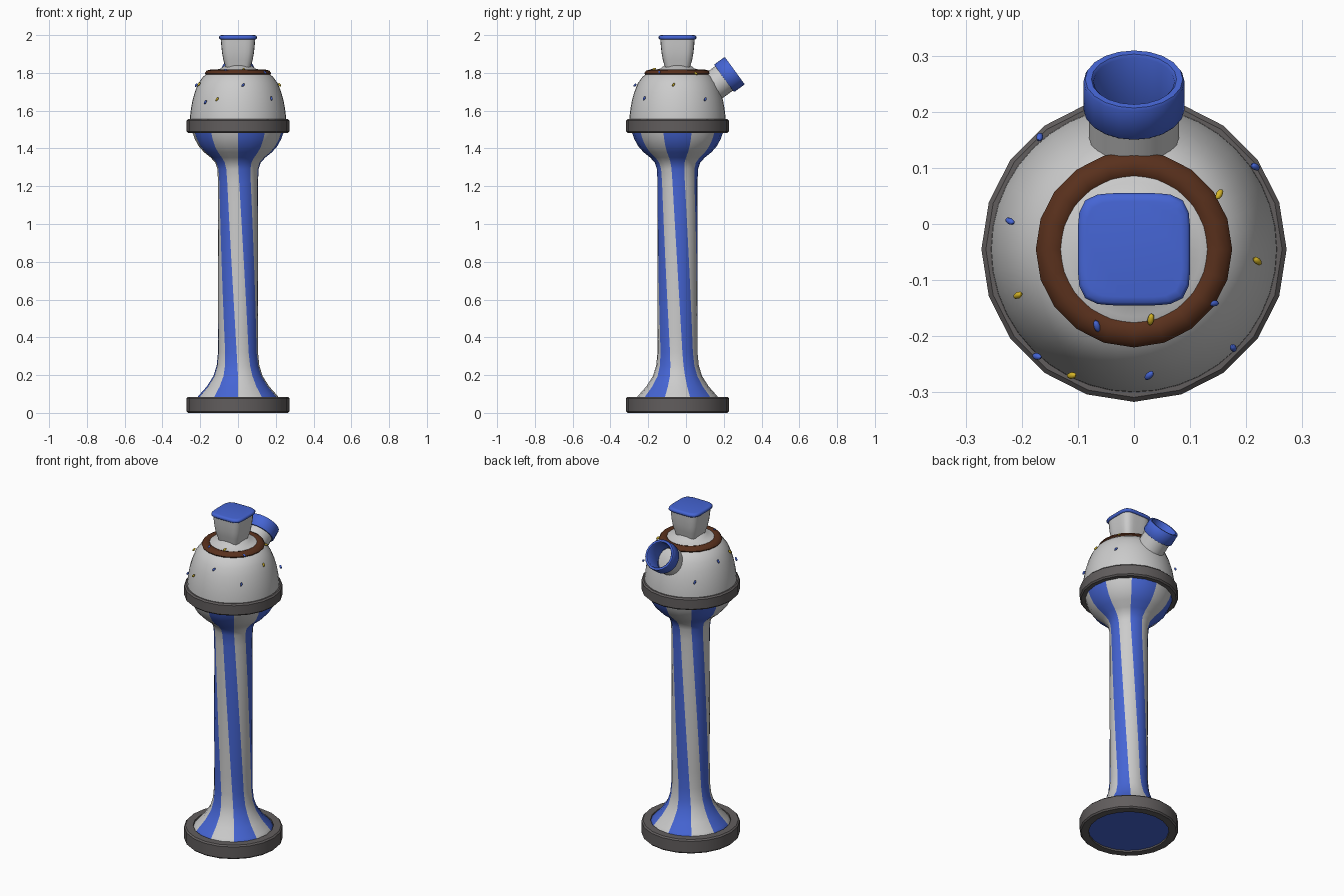
import bpy, bmesh, math, random
from mathutils import Vector

if "Cube" in bpy.data.objects:
    bpy.data.objects.remove(bpy.data.objects["Cube"])

random.seed(4)
CY = -0.045  # y of the main axis
SEG = 20


def material(name, rgb):
    m = bpy.data.materials.new(name)
    m.diffuse_color = (*rgb, 1)
    m.use_nodes = True
    m.node_tree.nodes["Principled BSDF"].inputs["Base Color"].default_value = m.diffuse_color
    return m


BLUE = material("blue", (0.06, 0.13, 0.66))
WHITE = material("pale_grey", (0.6, 0.6, 0.6))
DARK = material("dark_grey", (0.12, 0.11, 0.11))
BROWN = material("brown", (0.10, 0.03, 0.012))
YELLOW = material("yellow", (0.65, 0.45, 0.02))


def finish(name, bm, mats, loc=(0, CY, 0), angle=40):
    bmesh.ops.recalc_face_normals(bm, faces=bm.faces[:])
    me = bpy.data.meshes.new(name)
    bm.to_mesh(me)
    bm.free()
    ob = bpy.data.objects.new(name, me)
    bpy.context.collection.objects.link(ob)
    ob.location = loc
    for m in mats:
        me.materials.append(m)
    bpy.ops.object.select_all(action='DESELECT')
    ob.select_set(True)
    bpy.context.view_layer.objects.active = ob
    bpy.ops.object.shade_smooth_by_angle(angle=math.radians(angle))
    return ob


def round_point(r, a):
    return r * math.sin(a), -r * math.cos(a)


def square_point(r, a):
    # rounded square section
    c, s = abs(math.cos(a)), abs(math.sin(a))
    k = r / (c ** 5 + s ** 5) ** 0.2
    return k * math.sin(a), -k * math.cos(a)


def loft(profile, closed=False, cap_bottom=False, cap_top=False, seg=SEG,
         section=round_point, twist=lambda z: 0, paint=None):
    """Sweep (radius, z) points around z; paint(column, row) picks the material."""
    bm = bmesh.new()
    rings = [[bm.verts.new((*section(r, 2 * math.pi * i / seg + twist(z)), z))
              for i in range(seg)] for r, z in profile]
    n = len(rings)
    for j in range(n if closed else n - 1):
        a, b = rings[j], rings[(j + 1) % n]
        for i in range(seg):
            k = (i + 1) % seg
            f = bm.faces.new((a[i], a[k], b[k], b[i]))
            f.material_index = paint(i, j) if paint else 0
    if cap_bottom:
        bm.faces.new(rings[0][::-1])
    if cap_top:
        bm.faces.new(rings[-1])
    return bm


# striped column: ten stripes, turning by one stripe along the shaft
Z0, Z1 = 0.2, 1.33
column = [(0.235, 0.01), (0.225, 0.07), (0.205, 0.095), (0.165, 0.14), (0.13, 0.195), (0.113, 0.25)]
column += [(0.106, 0.32 + 0.1 * i) for i in range(10)]
column += [(0.109, 1.29), (0.12, 1.325), (0.145, 1.352), (0.18, 1.38), (0.208, 1.412),
           (0.229, 1.45), (0.243, 1.49), (0.25, 1.53)]


def shaft_twist(z):
    return -math.radians(36) * min(1, max(0, (z - Z0) / (Z1 - Z0)))


bm = loft(column, cap_bottom=True, twist=shaft_twist,
          paint=lambda i, j: 0 if (i // 2) % 2 else 1)
finish("striped_column", bm, [BLUE, WHITE])


# base ring and bulb ring
def band(name, z0, z1, inner):
    b, R = 0.008, 0.272
    finish(name, loft([(inner, z0), (R - b, z0), (R, z0 + b), (R, z1 - b), (R - b, z1), (inner, z1)],
                      closed=True), [DARK])


band("base_ring", 0.0, 0.085, 0.222)
band("bulb_ring", 1.483, 1.555, 0.24)

# dome
dome = [(0.256, 1.53), (0.254, 1.57), (0.249, 1.61), (0.241, 1.655), (0.228, 1.70), (0.21, 1.745),
        (0.185, 1.78), (0.155, 1.803), (0.12, 1.816), (0.09, 1.823), (0.072, 1.838)]
finish("dome", loft(dome, cap_top=True, seg=40), [WHITE], angle=60)

# brown collar
collar = [(0.148 + 0.027 * math.cos(t), 1.798 + 0.019 * math.sin(t))
          for t in (2 * math.pi * k / 8 for k in range(8))]
finish("brown_collar", loft(collar, closed=True), [BROWN], angle=60)

# square mouthpiece and lid
neck = [(0.066, 1.825), (0.069, 1.84), (0.078, 1.87), (0.085, 1.91), (0.089, 1.95), (0.091, 1.98)]
finish("neck", loft(neck, cap_top=True, seg=32, section=square_point), [WHITE], angle=60)
lid = [(0.094, 1.977), (0.1, 1.982), (0.1, 1.992), (0.095, 1.998), (0.085, 2.0)]
finish("lid", loft(lid, cap_bottom=True, cap_top=True, seg=32, section=square_point), [BLUE], angle=60)

# slanted hollow spout with a blue rim
axis = Vector((0, 0.81, 0.59))
rim = (0, 0.258, 1.812)
spout = loft([(0.08, -0.17), (0.08, -0.05), (0.074, -0.05), (0.074, -0.17)], closed=True,
             paint=lambda i, j: 0 if j < 2 else 1)
cap = loft([(0.07, -0.11), (0.078, -0.07), (0.087, -0.07), (0.09, -0.066), (0.09, -0.005),
            (0.087, 0), (0.076, 0), (0.072, -0.005)], closed=True)
for name, b, mats in (("spout_tube", spout, [WHITE, BLUE]), ("spout_rim", cap, [BLUE])):
    ob = finish(name, b, mats, rim)
    ob.rotation_mode = 'QUATERNION'
    ob.rotation_quaternion = axis.to_track_quat('Z', 'Y')

# sprinkles lying on the dome
blue_spots = [(-.168, .155, 1.65), (.216, .102, 1.66), (-.221, .005, 1.735), (-.173, -.236, 1.645),
              (.027, -.27, 1.735), (.177, -.221, 1.665), (-.066, -.182, 1.815), (.141, -.141, 1.803)]
yellow_spots = [(.152, .053, 1.797), (.22, -.066, 1.737), (-.207, -.127, 1.74), (.03, -.17, 1.819),
                (-.111, -.27, 1.66)]
for label, spots, mat in (("blue", blue_spots, BLUE), ("yellow", yellow_spots, YELLOW)):
    for n, p in enumerate(spots):
        bm = bmesh.new()
        bmesh.ops.create_uvsphere(bm, u_segments=8, v_segments=6, radius=1)
        spin = random.uniform(-0.8, 0.8)
        for v in bm.verts:
            x, y, z = v.co.x * 0.006, v.co.y * 0.012, v.co.z * 0.006
            v.co = (x * math.cos(spin) - y * math.sin(spin), x * math.sin(spin) + y * math.cos(spin), z)
        ob = finish(f"{label}_sprinkle_{n + 1}", bm, [mat], p, angle=60)
        normal = Vector(p) - Vector((0, CY, 1.56))
        ob.rotation_mode = 'QUATERNION'
        ob.rotation_quaternion = normal.to_track_quat('Z', 'Y')
